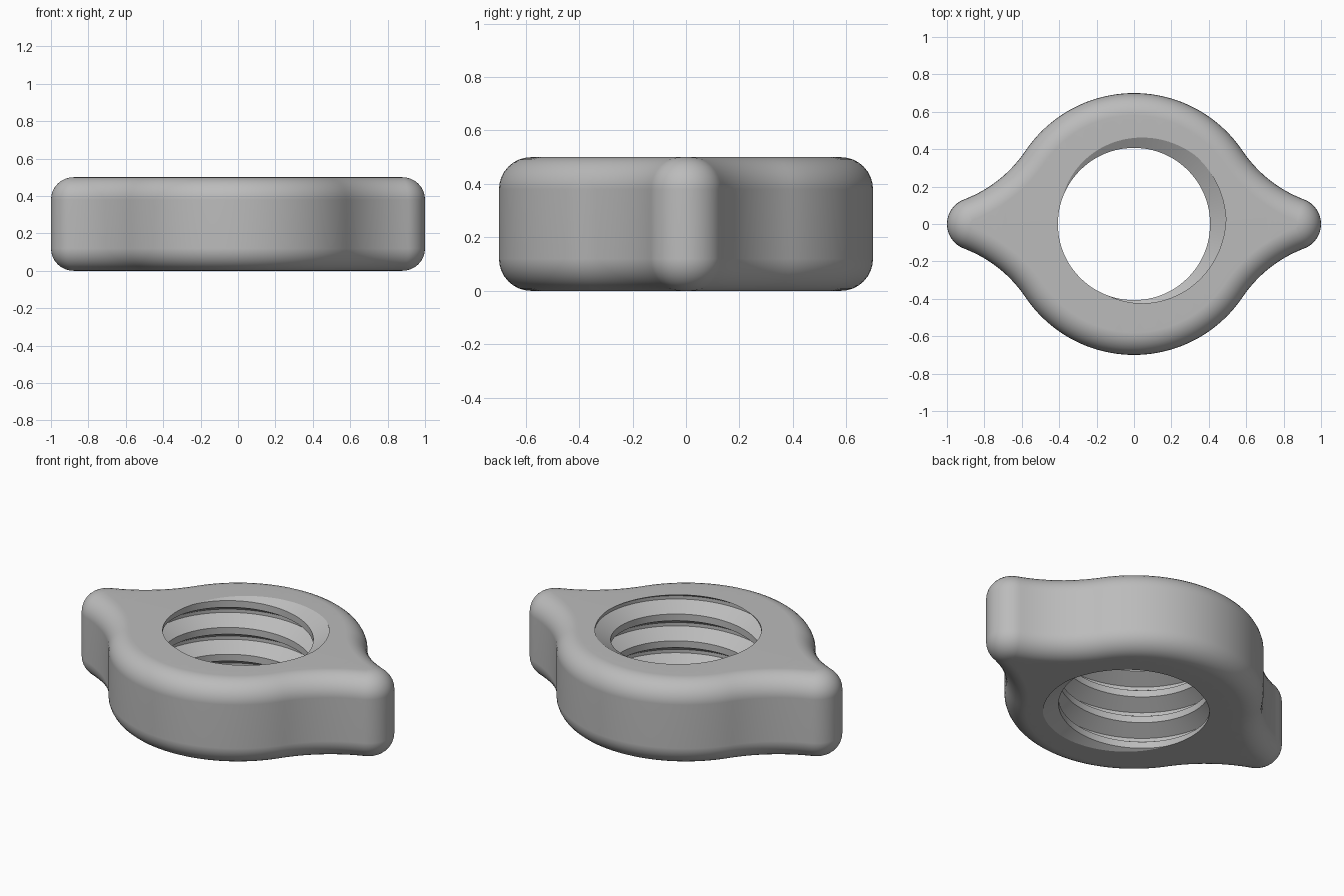
import bpy, bmesh, math
from mathutils import Vector

cube = bpy.data.objects.get("Cube")
if cube:
    bpy.data.objects.remove(cube)

HEIGHT = 0.5
HUB_R, TIP_R, TIP_X = 0.70, 0.14, 0.86
FILLET, FILLET_STEPS = 0.12, 8
MINOR_R, MAJOR_R, PITCH = 0.407, 0.492, 0.16
SEGMENTS = 96

# Concave blend circle, tangent to both the hub and the tip
BLEND_A = math.radians(34)
gap = HUB_R - TIP_R
reach = (TIP_X ** 2 - gap ** 2) / (2 * (TIP_X * math.cos(BLEND_A) - gap))
BLEND_R = reach - HUB_R
BLEND_C = Vector((reach * math.cos(BLEND_A), reach * math.sin(BLEND_A)))
TIP_C = Vector((TIP_X, 0))
to_tip = TIP_C - BLEND_C
TIP_A = math.atan2(-to_tip.y, -to_tip.x)


def arc(centre, radius, start, end, steps):
    angles = [start + (end - start) * i / steps for i in range(steps + 1)]
    return [(centre[0] + radius * math.cos(a), centre[1] + radius * math.sin(a)) for a in angles]


def outline(inset):
    """Closed outline of hub and two wing tips, moved inward by inset."""
    quarter = arc((0, 0), HUB_R - inset, math.pi / 2, BLEND_A, 20)
    quarter += arc(BLEND_C, BLEND_R + inset, BLEND_A + math.pi, TIP_A + math.pi, 14)[1:]
    quarter += arc(TIP_C, TIP_R - inset, TIP_A, 0, 12)[1:]
    half = quarter + [(x, -y) for x, y in reversed(quarter)][1:]
    return half + [(-x, y) for x, y in reversed(half)][1:-1]


def add_thread(bm):
    """Helical bore: crest, flank, root, flank, repeated along the axis."""
    profile = [(0, MINOR_R), (0.25, MINOR_R), (0.5625, MAJOR_R), (0.6875, MAJOR_R)]
    turns = range(-6, 4)
    rows = [(t + u, r) for t in turns for u, r in profile]
    start = math.radians(48)
    cols = []
    for j in range(SEGMENTS):
        a = math.tau * j / SEGMENTS
        lift = HEIGHT + PITCH * ((a - start) / math.tau - 0.5625)
        cols.append([bm.verts.new((r * math.cos(a), r * math.sin(a), lift + PITCH * u))
                     for u, r in rows])
    for j in range(SEGMENTS):
        last = j == SEGMENTS - 1
        here, there = cols[j], cols[0][len(profile):] if last else cols[j + 1]
        for k in range(len(there) - 1):
            bm.faces.new((here[k], here[k + 1], there[k + 1], there[k]))
    # Trim flush with the two flat faces
    for z, direction in ((0, -1), (HEIGHT, 1)):
        bmesh.ops.bisect_plane(bm, geom=bm.verts[:] + bm.edges[:] + bm.faces[:], dist=1e-6,
                               plane_co=(0, 0, z), plane_no=(0, 0, direction), clear_outer=True)
    bmesh.ops.remove_doubles(bm, verts=bm.verts[:], dist=1e-5)


def add_outer_wall(bm):
    """Outer wall with rounded upper and lower edges."""
    levels = []
    for i in range(FILLET_STEPS + 1):
        a = math.pi / 2 * i / FILLET_STEPS
        levels.append((FILLET * (1 - math.sin(a)), FILLET * (1 - math.cos(a))))
    levels += [(inset, HEIGHT - z) for inset, z in reversed(levels)]
    rings = [[bm.verts.new((x, y, z)) for x, y in outline(inset)] for inset, z in levels]
    for low, high in zip(rings, rings[1:]):
        for i in range(len(low)):
            bm.faces.new((low[i - 1], low[i], high[i], high[i - 1]))


def add_flat_faces(bm):
    """Flat top and bottom between the outer wall and the bore."""
    for z in (0, HEIGHT):
        rim = [e for e in bm.edges if e.is_boundary
               and all(abs(v.co.z - z) < 1e-4 for v in e.verts)]
        bmesh.ops.triangle_fill(bm, edges=rim, use_beauty=True, normal=(0, 0, 1))


bm = bmesh.new()
add_thread(bm)
add_outer_wall(bm)
add_flat_faces(bm)
bmesh.ops.recalc_face_normals(bm, faces=bm.faces[:])
mesh = bpy.data.meshes.new("wing_nut")
bm.to_mesh(mesh)
bm.free()

# Plain grey metal
grey = bpy.data.materials.new("grey_metal")
grey.use_nodes = True
colour = (0.5, 0.5, 0.5, 1)
grey.diffuse_color = colour
grey.node_tree.nodes["Principled BSDF"].inputs["Base Color"].default_value = colour
mesh.materials.append(grey)

nut = bpy.data.objects.new("wing_nut", mesh)
bpy.context.collection.objects.link(nut)
bpy.ops.object.select_all(action='DESELECT')
nut.select_set(True)
bpy.context.view_layer.objects.active = nut
bpy.ops.object.shade_smooth_by_angle(angle=math.radians(25))
weighted = nut.modifiers.new("even_shading", 'WEIGHTED_NORMAL')
weighted.keep_sharp = True
